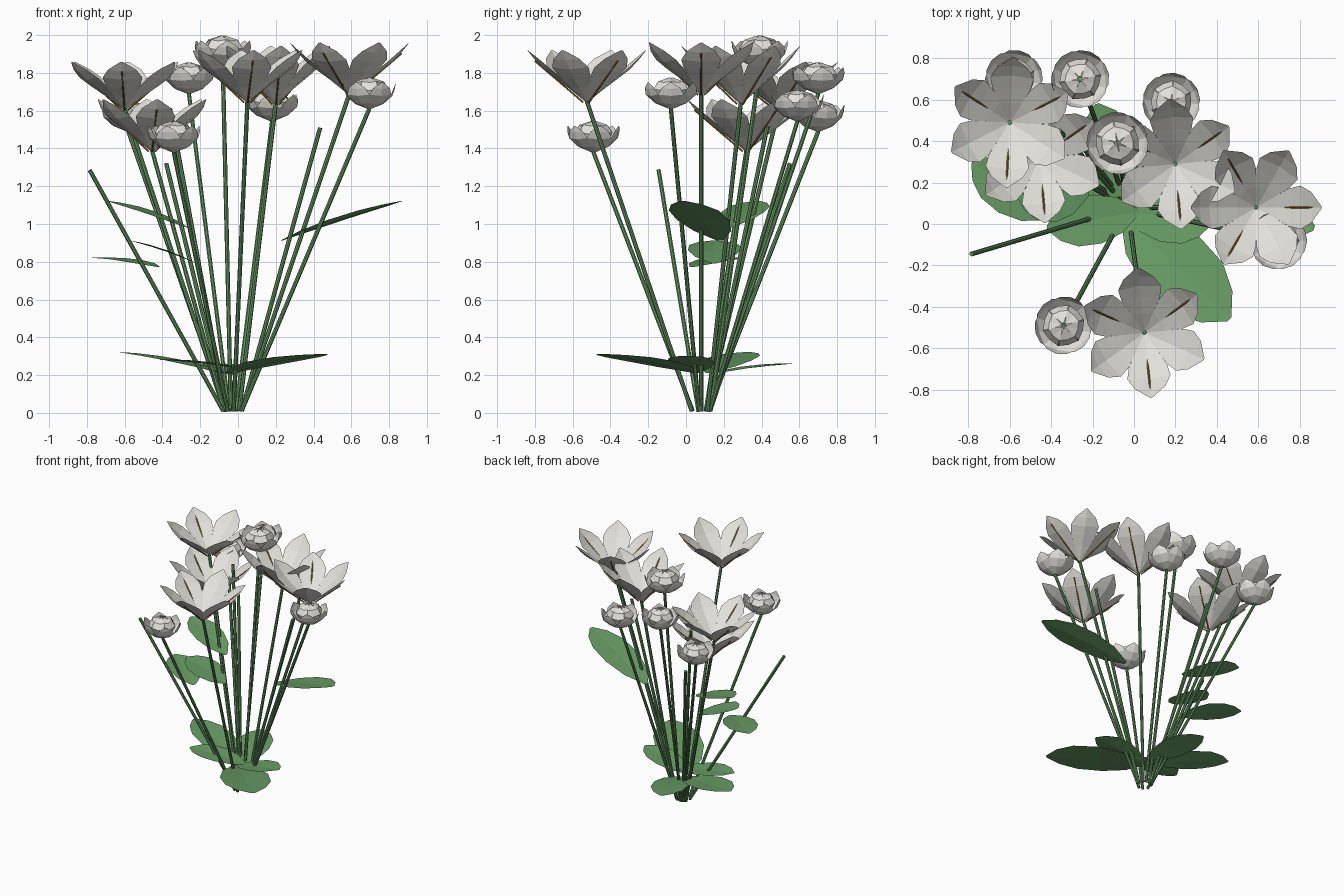
import bpy, bmesh
from math import sin, cos, radians
from mathutils import Vector, Matrix

if "Cube" in bpy.data.objects:
    bpy.data.objects.remove(bpy.data.objects["Cube"])


def material(name, rgb):
    m = bpy.data.materials.new(name)
    m.use_nodes = True
    m.diffuse_color = (*rgb, 1)
    m.node_tree.nodes["Principled BSDF"].inputs["Base Color"].default_value = (*rgb, 1)
    return m


WHITE = material("petal white", (0.76, 0.75, 0.70))
GREEN = material("leaf green", (0.14, 0.34, 0.13))
STEM = material("stem green", (0.13, 0.30, 0.12))
BROWN = material("stamen brown", (0.30, 0.15, 0.03))


def finish(bm, name, mats, location=(0, 0, 0)):
    me = bpy.data.meshes.new(name)
    bm.to_mesh(me)
    bm.free()
    for m in mats:
        me.materials.append(m)
    ob = bpy.data.objects.new(name, me)
    ob.location = location
    bpy.context.collection.objects.link(ob)
    return ob


def strip(bm, rows):
    """Skin a list of equally long rows of points."""
    grid = [[bm.verts.new(p) for p in row] for row in rows]
    for a, b in zip(grid, grid[1:]):
        for i in range(len(a) - 1):
            bm.faces.new((a[i], a[i + 1], b[i + 1], b[i]))


def petal(bm, profile, angle, crease):
    """Petal from (radius, height, half width) rows, turned about z."""
    rot = Matrix.Rotation(radians(angle), 3, 'Z')
    strip(bm, [[rot @ Vector((r, -w, z)),
                rot @ Vector((r + crease * w, 0, z - crease * w)),
                rot @ Vector((r, w, z))] for r, z, w in profile])


def rod(bm, a, b, radius, sides, mat=0):
    a, b = Vector(a), Vector(b)
    turn = (b - a).to_track_quat('Z', 'Y').to_matrix().to_4x4()
    before = set(bm.faces)
    bmesh.ops.create_cone(bm, cap_ends=True, segments=sides, radius1=radius,
                          radius2=radius, depth=(b - a).length,
                          matrix=Matrix.Translation((a + b) / 2) @ turn)
    for f in set(bm.faces) - before:
        f.material_index = mat


# Stems fan out from a tight bundle
def stem(name, top):
    top = Vector(top)
    out = Vector((top.x + 0.03, top.y - 0.08, 0)).normalized() * 0.05
    bm = bmesh.new()
    rod(bm, Vector((-0.03, 0.08, 0.01)) + out, top, 0.0115, 8)
    finish(bm, name, [STEM])


# Open flowers: six broad petals and three stamens along their backs
OPEN = [(0.008, 0, 0.008), (0.09, 0.075, 0.052), (0.16, 0.135, 0.092),
        (0.215, 0.18, 0.105), (0.265, 0.225, 0.075), (0.315, 0.27, 0.006)]


def open_flower(name, pos, turn, rise=1.0):
    bm = bmesh.new()
    profile = [(r, z * rise, w) for r, z, w in OPEN]
    for i in range(6):
        petal(bm, profile, turn + 60 * i, 0.12)
    for i in range(3):
        a = radians(turn + 120 * i + 30 * (turn > 10))
        a = radians(turn + 120 * i)
        d = Vector((cos(a), sin(a), 0))
        low, high = profile[0], profile[4]
        off = 0.012
        rod(bm, d * (low[0] + off) + Vector((0, 0, low[1] - off / 2)),
            d * (high[0] + off) + Vector((0, 0, high[1] - off)), 0.005, 5, 1)
    finish(bm, name, [WHITE, BROWN], pos)
    stem(name + "_stem", pos)


# Buds: flaring outer petals around a closed heart
OUTER = [(0.008, 0, 0.008), (0.07, 0.03, 0.045), (0.115, 0.075, 0.068),
         (0.13, 0.11, 0.05), (0.14, 0.14, 0.004)]
INNER = [(0.01, 0.01, 0.01), (0.07, 0.06, 0.045), (0.088, 0.105, 0.055),
         (0.065, 0.145, 0.04), (0.012, 0.165, 0.004)]


def bud(name, pos, turn, size=1.0):
    bm = bmesh.new()
    for i in range(6):
        petal(bm, OUTER, turn + 60 * i, 0.1)
        petal(bm, INNER, turn + 30 + 60 * i, 0.15)
    bmesh.ops.scale(bm, vec=(size,) * 3, verts=bm.verts)
    finish(bm, name, [WHITE], pos)
    stem(name + "_stem", pos)


# Leaves: flat blades with a blunt outline
BLADE = [(0, 0.12), (0.2, 0.72), (0.45, 1), (0.7, 0.95), (0.88, 0.6), (1, 0.08)]


def leaf(name, base, tip, half_width, bend=0.015):
    base, tip = Vector(base), Vector(tip)
    along = tip - base
    side = Vector((-along.y, along.x, 0)).normalized() * half_width
    rows = []
    for t, w in BLADE:
        mid = base + along * t + Vector((0, 0, bend * (4 * t * (1 - t) - 0.5)))
        rows.append([mid - side * w, mid - Vector((0, 0, 0.008 * w)), mid + side * w])
    bm = bmesh.new()
    strip(bm, rows)
    finish(bm, name, [GREEN])


open_flower("flower_back_right", (-0.60, 0.49, 1.61), 27, 0.92)
open_flower("flower_low", (-0.455, 0.32, 1.39), 35)
open_flower("flower_center", (0.20, 0.29, 1.64), 35, 1.12)
open_flower("flower_left", (0.59, 0.08, 1.69), 0)
open_flower("flower_front", (0.05, -0.525, 1.65), 36)

bud("bud_back", (-0.26, 0.70, 1.69), 10)
bud("bud_back_left", (0.18, 0.59, 1.545), 25)
bud("bud_top", (-0.08, 0.39, 1.82), 40, 0.95 * 1.13)
bud("bud_left", (0.695, -0.08, 1.61), 0)
bud("bud_front", (-0.34, -0.49, 1.38), 15)
bud("bud_low_back", (-0.58, 0.70, 1.49), 20)

# Stems that end bare
stem("bare_stem_right", (-0.785, -0.145, 1.285))
stem("bare_stem_left", (0.435, 0.08, 1.51))
stem("bare_stem_back", (-0.38, 0.55, 1.32))
stem("bare_stem_tall", (-0.36, 0.45, 1.61))

# Leaves higher on the stems
leaf("upper_leaf_left", (0.23, 0.18, 0.92), (0.87, -0.02, 1.13), 0.145)
leaf("upper_leaf_back", (-0.27, 0.23, 0.99), (-0.69, 0.38, 1.13), 0.12)
leaf("upper_leaf_middle", (-0.22, 0.15, 0.80), (-0.57, 0.15, 0.92), 0.14)
leaf("upper_leaf_right", (-0.42, 0.03, 0.78), (-0.78, 0.30, 0.83), 0.12)

# Leaves spreading near the base
leaf("base_leaf_right", (-0.08, 0.12, 0.22), (-0.63, 0.33, 0.33), 0.14)
leaf("base_leaf_front_right", (0.02, 0.06, 0.24), (-0.42, -0.02, 0.29), 0.12)
leaf("base_leaf_front", (-0.05, 0.05, 0.22), (0.46, -0.46, 0.32), 0.18)
leaf("base_leaf_left", (-0.04, 0.06, 0.22), (0.37, 0.0, 0.31), 0.12)
leaf("base_leaf_back", (-0.03, 0.12, 0.21), (-0.18, 0.58, 0.27), 0.13)
